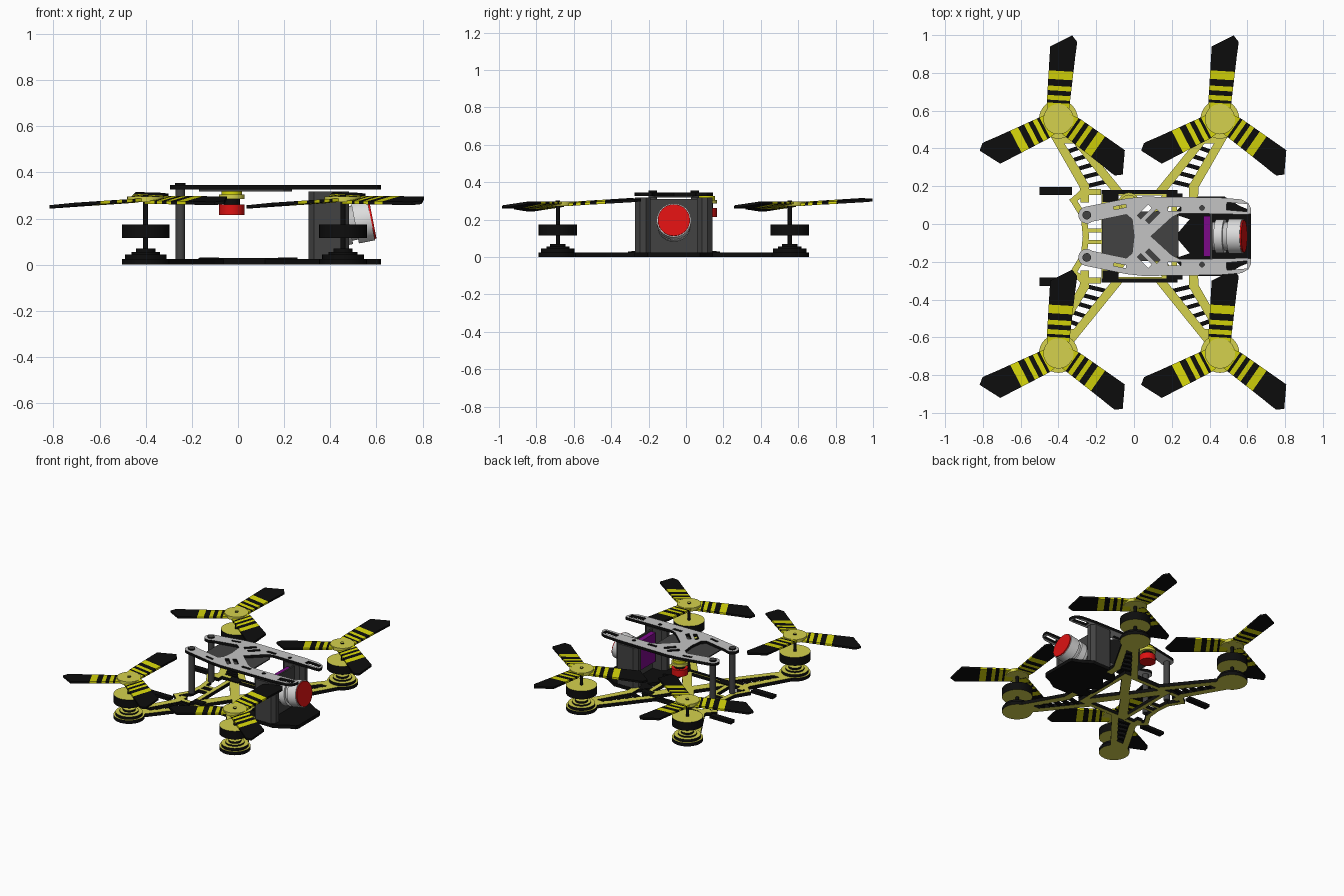
import bpy, bmesh, math
from mathutils import Matrix, Vector

if "Cube" in bpy.data.objects:
    bpy.data.objects.remove(bpy.data.objects["Cube"])

CX, CY = 0.0275, -0.065          # centre of the airframe
HUB = (0.4275, 0.62)             # rotor offset from that centre


def mat(name, r, g, b):
    m = bpy.data.materials.new(name)
    m.diffuse_color = (r, g, b, 1)
    m.use_nodes = True
    m.node_tree.nodes["Principled BSDF"].inputs["Base Color"].default_value = m.diffuse_color
    return m


YELLOW = mat("frame yellow", .66, .64, .075)
STRIPE = mat("blade yellow", .68, .68, .003)
BLACK = mat("black", .004, .004, .004)
GREY = mat("dark grey", .055, .055, .055)
SILVER = mat("light grey", .55, .55, .55)
WHITE = mat("off white", .72, .72, .72)
RED = mat("red", .72, .006, .006)
PURPLE = mat("purple", .2, .003, .25)


def add(name, mesh, mats):
    for m in mats:
        mesh.materials.append(m)
    ob = bpy.data.objects.new(name, mesh)
    bpy.context.collection.objects.link(ob)
    return ob


def plate(name, loops, z0, z1, face, side):
    """Flat sheet from an outline and hole loops; edges take the side colour."""
    cu = bpy.data.curves.new(name + "_profile", 'CURVE')
    cu.dimensions, cu.fill_mode, cu.extrude = '2D', 'BOTH', (z1 - z0) / 2
    for loop in loops:
        s = cu.splines.new('POLY')
        s.points.add(len(loop) - 1)
        for p, (x, y) in zip(s.points, loop):
            p.co = (x, y, 0, 1)
        s.use_cyclic_u = True
    tmp = bpy.data.objects.new(name + "_tmp", cu)
    bpy.context.collection.objects.link(tmp)
    dg = bpy.context.evaluated_depsgraph_get()
    mesh = bpy.data.meshes.new_from_object(tmp.evaluated_get(dg))
    bpy.data.objects.remove(tmp)
    mesh.materials.clear()
    bm = bmesh.new()
    bm.from_mesh(mesh)
    bmesh.ops.remove_doubles(bm, verts=bm.verts, dist=1e-5)
    bmesh.ops.translate(bm, verts=bm.verts, vec=(0, 0, (z0 + z1) / 2))
    bmesh.ops.recalc_face_normals(bm, faces=bm.faces)
    for f in bm.faces:
        f.material_index = 0 if abs(f.normal.z) > .5 else 1
        f.smooth = False
    bm.to_mesh(mesh)
    bm.free()
    return add(name, mesh, [face, side])


def cyl(name, at, r, z0, z1, cap, side=None, n=32, rot=None):
    """Cylinder along local z from z0 to z1, placed at a point."""
    bm = bmesh.new()
    bmesh.ops.create_cone(bm, cap_ends=True, segments=n, radius1=r, radius2=r, depth=z1 - z0)
    for f in bm.faces:
        f.material_index = 0 if abs(f.normal.z) > .5 else 1
    m = Matrix.Translation(at) @ (rot or Matrix()) @ Matrix.Translation((0, 0, (z0 + z1) / 2))
    bm.transform(m)
    mesh = bpy.data.meshes.new(name)
    bm.to_mesh(mesh)
    bm.free()
    return add(name, mesh, [cap, side or cap])


def ring(x, y, r, n=24):
    return [(x + r * math.cos(2 * math.pi * i / n), y + r * math.sin(2 * math.pi * i / n)) for i in range(n)]


def bar(a, b, w):
    """Rectangle loop between two points."""
    a, b = Vector(a), Vector(b)
    d = (b - a).normalized() * w / 2
    n = Vector((-d.y, d.x))
    return [tuple(p) for p in (a - d + n, b + d + n, b + d - n, a - d - n)]


def mirror_y(half):
    """Half outline (x, v) from axis to axis -> full loop about the centre line."""
    full = half + [(x, -v) for x, v in reversed(half[1:-1])]
    return [(x, CY + v) for x, v in full]


# --- propeller: three striped blades on a tilted hub
STATIONS = [(.03, YELLOW), (.085, BLACK), (.1, STRIPE), (.125, BLACK), (.15, STRIPE),
            (.175, BLACK), (.21, STRIPE), (.255, BLACK), (.33, BLACK)]


def propeller(name, x, y):
    bm = bmesh.new()
    cols = [STRIPE, BLACK]
    for ang in (86.5, 207.5, 325):
        a = math.radians(ang)
        secs = [((r, .05 + .017 * min(1, r / .09)), (r, -.05 - .023 * r / .416)) for r, _ in STATIONS]
        secs += [((.382, .067), (.395, -.073)), ((.447, -.045), (.416, -.073))]
        rows = []
        for L, R in secs:
            row = []
            for (r, t), h in ((L, .007), (R, .007), (R, -.007), (L, -.007)):
                px, py = r * math.cos(a) - t * math.sin(a), r * math.sin(a) + t * math.cos(a)
                row.append(bm.verts.new((px, py, .1 * t + h)))
            rows.append(row)
        for i in range(len(rows) - 1):
            m = STATIONS[min(i, len(STATIONS) - 1)][1]
            for k in range(4):
                f = bm.faces.new((rows[i][k], rows[i][(k + 1) % 4], rows[i + 1][(k + 1) % 4], rows[i + 1][k]))
                f.material_index = 1 if m is BLACK else 0
        for row in (rows[0], rows[-1]):
            bm.faces.new(row).material_index = 1
    bmesh.ops.recalc_face_normals(bm, faces=bm.faces)
    for v in bm.verts:
        v.co.z += .035 * v.co.x + .06 * v.co.y
    bm.transform(Matrix.Translation((x, y, .28)))
    mesh = bpy.data.meshes.new(name)
    bm.to_mesh(mesh)
    bm.free()
    add(name, mesh, cols)
    cyl(name + "_hub", (x, y, 0), .08, .272, .296, YELLOW, YELLOW)
    cyl(name + "_cap", (x, y, 0), .012, .296, .303, YELLOW, BLACK, 16)


# --- arms, motors and propellers, one per corner
for sx, sy, tag in ((1, 1, "front_left"), (1, -1, "front_right"), (-1, 1, "rear_left"), (-1, -1, "rear_right")):
    def q(u, v):
        return (CX + sx * u, CY + sy * v)
    hx, hy = q(*HUB)
    outline = [q(.07, .22), q(.13, .22), q(.345, .49), q(.395, .49), q(.265, .27), q(.265, .18),
               q(.31, .18), q(.315, .26), q(.47, .53), q(.40, .64), q(.345, .56)]
    plate("arm_" + tag, [outline], 0, .025, YELLOW, BLACK)
    for i in range(5):
        v = .275 + i * .045
        inner, outer = .13 + (v - .22) * .796, .265 + (v - .27) * .6
        plate("arm_rung_" + tag, [bar(q(inner, v + .015), q(outer + .01, v - .01), .022)], .003, .022, BLACK, BLACK)
    cyl("motor_mount_" + tag, (hx, hy, 0), .103, 0, .025, YELLOW, BLACK)
    for r, z0, z1 in ((.09, .025, .045), (.062, .045, .056), (.042, .056, .07)):
        cyl("motor_base_" + tag, (hx, hy, 0), r, z0, z1, YELLOW, BLACK)
    cyl("motor_shaft_" + tag, (hx, hy, 0), .011, .07, .28, BLACK, BLACK, 16)
    cyl("motor_bell_" + tag, (hx, hy, 0), .103, .115, .175, YELLOW, BLACK)
    propeller("propeller_" + tag, hx, hy)

# --- centre of the base: frame with cross bars
B = [(-.2, -.245), (.2, -.245), (.2, .245), (-.2, .245)]
tri_y = [(-.12, .215), (.12, .215), (0, .045)]
tri_x = [(.17, .17), (.17, -.17), (.045, 0)]
loops = [B, tri_y, [(x, -y) for x, y in tri_y], tri_x, [(-x, y) for x, y in tri_x]]
plate("base_body", [[(CX + x, CY + y) for x, y in l] for l in loops], 0, .025, YELLOW, BLACK)
for s in (1, -1):
    plate("base_side_strip", [bar((-.16, CY + s * .235), (.22, CY + s * .235), .022)], .024, .03, BLACK, BLACK)
    for x in (-.125, .215):
        plate("base_pad", [bar((x - .02, CY + s * .205), (x + .02, CY + s * .205), .045)], .024, .031, BLACK, BLACK)
    # rear rails and skids
    pts = [(-.19, .235), (-.27, .235), (-.32, .19), (-.265, .1), (-.255, 0)]
    for a, b in zip(pts, pts[1:]):
        plate("rear_rail", [bar((a[0], CY + s * a[1]), (b[0], CY + s * b[1]), .032)], 0, .025, YELLOW, BLACK)
    plate("rear_tie", [bar((-.25, CY + s * .03), (-.17, CY + s * .03), .022)], 0, .025, YELLOW, BLACK)
    plate("rear_skid", [bar((-.478, CY + s * .24), (-.35, CY + s * .24), .044)], .002, .023, BLACK, BLACK)

# --- black front tongue under the camera
tongue = mirror_y([(.22, 0), (.22, .13), (.3, .21), (.48, .21), (.56, .16), (.61, .14), (.62, .12), (.62, 0)])
holes = [[(.235, CY + s * .02), (.235, CY + s * .11), (.295, CY + s * .09)] for s in (1, -1)]
plate("front_tongue", [tongue] + holes, 0, .025, BLACK, BLACK)

# --- top plate with slots and its dark underlay
lobe = [(-.25 + .045 * math.cos(math.radians(a)), .112 + .045 * math.sin(math.radians(a)))
        for a in range(-50, -261, -21)]
half = [(0, 0), (-.01, .09), (-.04, .115)] + lobe + [
    (-.04, .2), (.05, .21), (.45, .205), (.57, .195), (.605, .175), (.62, .145), (.618, .118), (.59, .115),
    (.47, .118), (.36, .12), (.24, .12), (.2, .1), (.09, 0)]
slots = []
for s in (1, -1):
    def w(x, v):
        return (x, CY + s * v)
    slots += [bar(w(.035, .11), w(.075, .15), .026), bar(w(.08, .085), w(.12, .125), .026),
              bar(w(.19, .145), w(.24, .145), .02), bar(w(.51, .158), w(.58, .152), .04),
              bar(w(-.1, .15), w(-.05, .16), .016), ring(.36, CY + s * .15, .013, 12)]
plate("top_plate", [mirror_y(half)] + slots, .325, .345, SILVER, BLACK)
plate("top_underlay", [mirror_y([(-.17, 0), (-.17, .1), (-.13, .125), (.2, .135), (.235, .1), (.235, 0)])],
      .318, .3255, GREY, GREY)

# --- rear standoffs and front columns
for s in (1, -1):
    y = CY + s * .112
    cyl("standoff", (-.25, y, 0), .021, .025, .345, GREY, GREY, 20)
    cyl("standoff_screw", (-.25, y, 0), .023, .345, .355, GREY, BLACK, 20)
    col = [(.33, .125), (.455, .125), (.48, .15), (.48, .18), (.455, .207), (.33, .207), (.305, .18), (.305, .15)]
    plate("front_column", [[(x, CY + s * v) for x, v in col]], .025, .318, GREY, GREY)

# --- camera: purple board, grey backing, tilted lens barrel
plate("camera_board", [bar((.385, CY - .09), (.385, CY + .09), .035)], .09, .3, PURPLE, PURPLE)
plate("camera_backing", [bar((.409, CY - .125), (.409, CY + .125), .012)], .025, .31, GREY, GREY)
tilt = Matrix.Rotation(math.radians(79), 4, 'Y')
for name, r, a, b, m in (("lens_tube", .075, -.17, -.02, SILVER), ("lens_rear_ring", .09, -.145, -.1, WHITE),
                         ("lens_front_ring", .092, -.075, -.004, WHITE), ("lens_glass", .086, -.006, .004, RED)):
    cyl(name, (.58, CY, .197), r, a, b, m, m, 40, tilt)

# --- antenna pod hanging under the top plate
AX, AY = -.027, .11
cyl("antenna_pod", (AX, AY, 0), .055, .215, .262, RED, RED, 16)
cyl("antenna_collar", (AX, AY, 0), .035, .262, .285, YELLOW, BLACK, 24)
cyl("antenna_disc", (AX, AY, 0), .056, .285, .305, YELLOW, YELLOW, 24)
cyl("antenna_neck", (AX, AY, 0), .045, .305, .325, YELLOW, STRIPE, 24)

# --- smooth the round parts, keep edges sharp
for ob in bpy.context.scene.objects:
    ob.select_set(ob.type == 'MESH')
    bpy.context.view_layer.objects.active = ob
bpy.ops.object.shade_smooth_by_angle(angle=math.radians(30))
